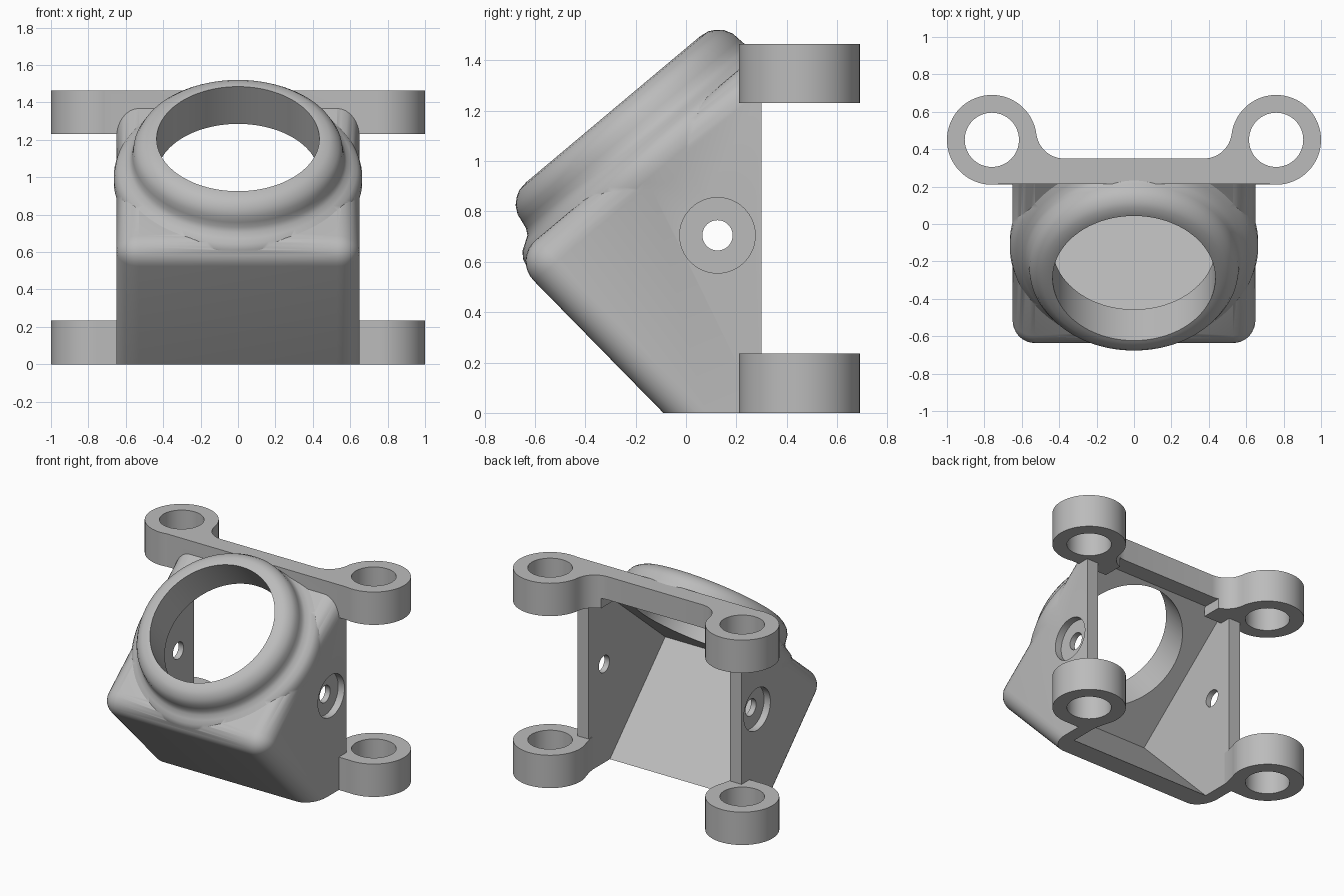
import bpy, bmesh
from math import sin, cos, pi, radians, atan2, sqrt
from mathutils import Vector, Matrix

if "Cube" in bpy.data.objects:
    bpy.data.objects.remove(bpy.data.objects["Cube"])

grey = bpy.data.materials.new("cast_grey")
grey.use_nodes = True
grey.diffuse_color = (0.5, 0.5, 0.5, 1)
grey.node_tree.nodes["Principled BSDF"].inputs["Base Color"].default_value = (0.5, 0.5, 0.5, 1)

TILT = radians(40)                      # slope of the collar plane
COLLAR = Vector((0, -0.29, 1.205))      # centre of the collar rim
WALL_X = 0.65


def finish(name, bm):
    bmesh.ops.recalc_face_normals(bm, faces=bm.faces)
    mesh = bpy.data.meshes.new(name)
    bm.to_mesh(mesh)
    bm.free()
    mesh.materials.append(grey)
    obj = bpy.data.objects.new(name, mesh)
    bpy.context.collection.objects.link(obj)
    return obj


def prism(name, pts, low, high, axis, bevel=None):
    """Extrude an outline: (y, z) along x, or (x, y) along z."""
    place = (lambda p, t: (t, p[0], p[1])) if axis == "x" else (lambda p, t: (p[0], p[1], t))
    bm = bmesh.new()
    a = [bm.verts.new(place(p, low)) for p in pts]
    b = [bm.verts.new(place(p, high)) for p in pts]
    bm.faces.new(a)
    bm.faces.new(b[::-1])
    for i in range(len(pts)):
        j = (i + 1) % len(pts)
        bm.faces.new((a[i], a[j], b[j], b[i]))
    if bevel:
        bmesh.ops.recalc_face_normals(bm, faces=bm.faces)
        edges = [e for e in bm.edges if bevel(e)]
        bmesh.ops.bevel(bm, geom=edges, offset=0.12, segments=8, profile=0.5, affect="EDGES")
    return finish(name, bm)


def cylinder(name, radius, low, high, axis="z", at=(0, 0), n=64):
    pts = [(at[0] + radius * cos(2 * pi * i / n), at[1] + radius * sin(2 * pi * i / n)) for i in range(n)]
    return prism(name, pts, low, high, axis)


def lathe(name, profile, n=96):
    """Spin (radius, height) points about z, closing both ends."""
    bm = bmesh.new()
    rings = [[bm.verts.new((r * cos(2 * pi * i / n), r * sin(2 * pi * i / n), h)) for i in range(n)]
             for r, h in profile]
    for lo, hi in zip(rings, rings[1:]):
        for i in range(n):
            j = (i + 1) % n
            bm.faces.new((lo[i], lo[j], hi[j], hi[i]))
    bm.faces.new(rings[0])
    bm.faces.new(rings[-1])
    return finish(name, bm)


def combine(target, tool, operation):
    mod = target.modifiers.new("bool", "BOOLEAN")
    mod.operation, mod.solver, mod.object = operation, "EXACT", tool
    bpy.context.view_layer.update()
    result = bpy.data.meshes.new_from_object(target.evaluated_get(bpy.context.evaluated_depsgraph_get()))
    target.modifiers.clear()
    target.data = result
    bpy.data.objects.remove(tool)


def tilt(obj):
    obj.matrix_world = Matrix.Translation(COLLAR) @ Matrix.Rotation(TILT, 4, "X")


def smooth(obj):
    bpy.ops.object.select_all(action="DESELECT")
    obj.select_set(True)
    bpy.context.view_layer.objects.active = obj
    bpy.ops.object.shade_smooth_by_angle(angle=radians(30))


# Housing block: wedge outline with rounded nose and side edges
nose = (-0.688, 0.61)
def soft_edge(e):
    mid = (e.verts[0].co + e.verts[1].co) / 2
    touches = any(abs(v.co.y - nose[0]) < 0.01 for v in e.verts)
    return touches and mid.z > 0.1

housing = prism("housing", [(0.3, 0), (-0.09, 0), nose, (0.3, 1.439)],
                -WALL_X, WALL_X, "x", soft_edge)

# Round collar, flaring out into the housing
collar = lathe("collar", [(0.45, 0), (0.49, -0.006), (0.515, -0.02), (0.54, -0.042), (0.558, -0.075),
                          (0.563, -0.11), (0.568, -0.14), (0.582, -0.165), (0.61, -0.183),
                          (0.637, -0.2), (0.655, -0.225), (0.664, -0.26), (0.664, -0.3), (0.65, -0.36)])
tilt(collar)
combine(housing, collar, "UNION")
combine(housing, prism("trim_back", [(0.345, 1), (0.8, 1), (0.8, 1.8), (0.345, 1.8)], -1, 1, "x"), "DIFFERENCE")
combine(housing, prism("trim_top", [(0.24, 1.46), (0.8, 1.46), (0.8, 1.8), (0.24, 1.8)], -1, 1, "x"), "DIFFERENCE")

# Hollow inside, open at the back and underneath
cavity = prism("cavity", [(0.158, -0.1), (0.06, 0), (-0.565, 0.636), (0.228, 1.3), (0.7, 1.3), (0.7, -0.1)],
               -0.56, 0.56, "x")
combine(housing, cavity, "DIFFERENCE")
bore = cylinder("bore", 0.435, -0.32, 0.2, n=96)
tilt(bore)
combine(housing, bore, "DIFFERENCE")

# Pivot holes with counterbores in both side walls
combine(housing, cylinder("pivot", 0.06, -1, 1, "x", (0.125, 0.705)), "DIFFERENCE")
for low, high in ((-1, -0.6), (0.6, 1)):
    combine(housing, cylinder("counterbore", 0.15, low, high, "x", (0.125, 0.705)), "DIFFERENCE")
smooth(housing)

# Mounting lugs
LUG, LUG_R, HOLE_R = (0.76, 0.45), 0.24, 0.145

# Upper bar joining two lugs, with a fillet into each lug
fillet, back = 0.15, 0.35
cy = back + fillet
cx = LUG[0] - sqrt((LUG_R + fillet) ** 2 - (cy - LUG[1]) ** 2)
start = atan2(LUG[1] - cy, LUG[0] - cx)
half = [(LUG[0], 0.215), LUG]
for i in range(13):
    a = start + (-pi / 2 - start) * i / 12
    half.append((cx + fillet * cos(a), cy + fillet * sin(a)))
outline = half + [(-x, y) for x, y in reversed(half)]
bar = prism("upper_bar", outline, 1.23, 1.465, "z")
for s in (-1, 1):
    at = (s * LUG[0], LUG[1])
    combine(bar, cylinder("lug", LUG_R, 1.23, 1.465, at=at), "UNION")
    combine(bar, cylinder("lug_hole", HOLE_R, 1, 2, at=at), "DIFFERENCE")
relief = prism("relief", [(0, 1), (0.8, 1), (0.8, 1.3), (0, 1.3)], -0.42, 0.42, "x")
combine(bar, relief, "DIFFERENCE")
smooth(bar)

# Lower lugs, each with a short web to the side wall
for s, side in ((-1, "right"), (1, "left")):
    at = (s * LUG[0], LUG[1])
    web = [(0.76, 0.211), (0.76, 0.45), (0.522, 0.42), (0.54, 0.35), (0.555, 0.29), (0.565, 0.211)]
    lug = prism("lower_lug_" + side, [(s * x, y) for x, y in web], 0, 0.235, "z")
    combine(lug, cylinder("lug", LUG_R, 0, 0.235, at=at), "UNION")
    combine(lug, cylinder("lug_hole", HOLE_R, -1, 1, at=at), "DIFFERENCE")
    smooth(lug)
